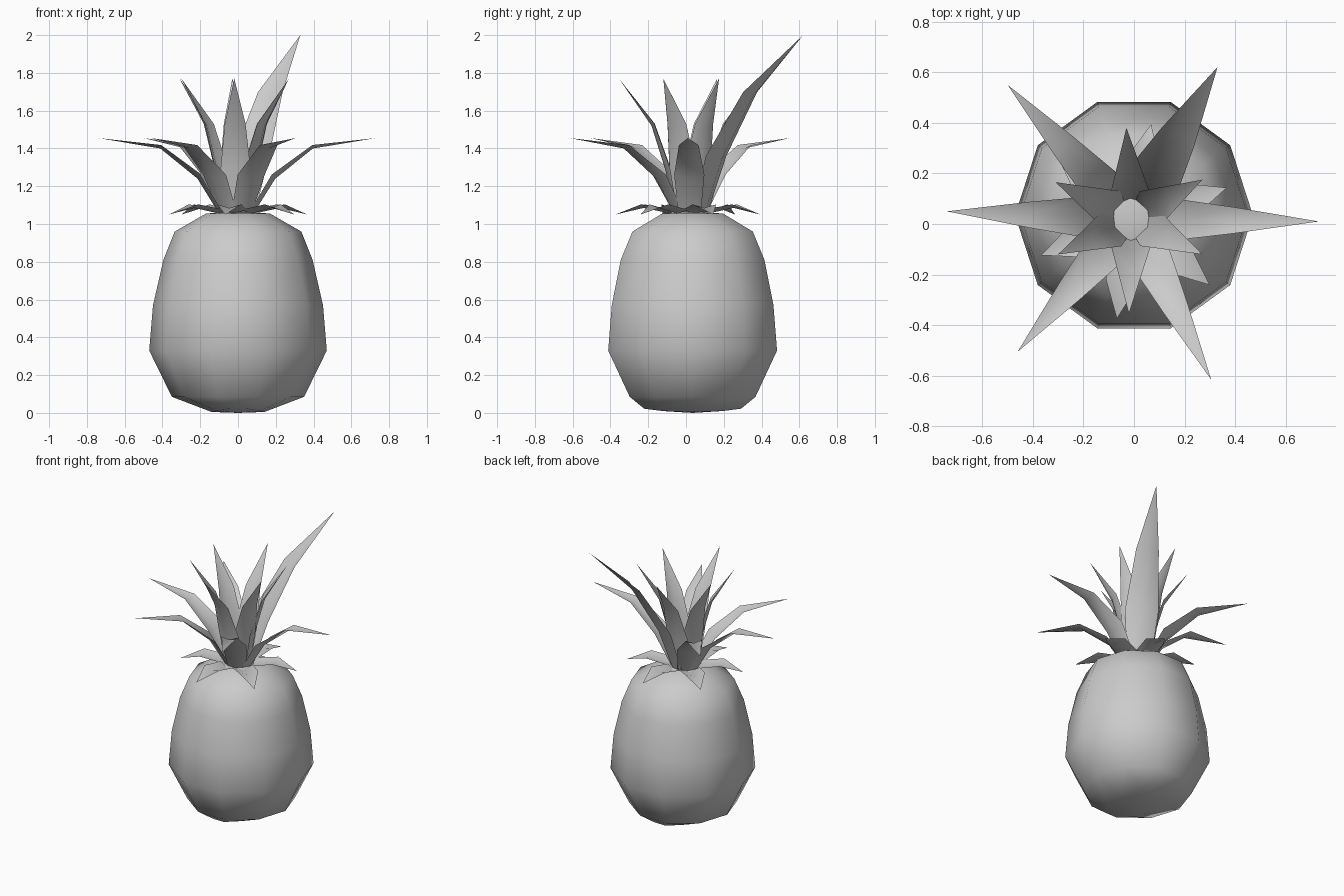
import bpy
from math import cos, sin, pi
from mathutils import Vector

if "Cube" in bpy.data.objects:
    bpy.data.objects.remove(bpy.data.objects["Cube"])


def make_object(name, verts, faces):
    mesh = bpy.data.meshes.new(name)
    mesh.from_pydata(verts, [], faces)
    mesh.update()
    ob = bpy.data.objects.new(name, mesh)
    bpy.context.collection.objects.link(ob)
    for p in mesh.polygons:
        p.use_smooth = True
    return ob


# Fruit body: ten-sided rings (x radius, y radius, z), closed at both ends
N, CY = 10, 0.035
rings = [(0.14, 0.27, 0.03), (0.35, 0.35, 0.085), (0.47, 0.47, 0.33),
         (0.45, 0.45, 0.57), (0.395, 0.40, 0.81), (0.335, 0.335, 0.96),
         (0.17, 0.17, 1.055)]
verts, faces = [], []
for k, (rx, ry, z) in enumerate(rings):
    for i in range(N):
        a = 2 * pi * i / N
        # the lowest ring sinks towards its middle ridge
        zz = z - 0.025 * abs(cos(a)) if k == 0 else z
        verts.append((rx * cos(a), CY + ry * sin(a), zz))
for k in range(len(rings) - 1):
    for i in range(N):
        j = (i + 1) % N
        faces.append((k * N + i, k * N + j, (k + 1) * N + j, (k + 1) * N + i))
bottom = len(verts)
verts += [(0, CY, 0), (0, 0.02, 1.07)]
top = (len(rings) - 1) * N
for i in range(N):
    j = (i + 1) % N
    faces.append((bottom, j, i))
    faces.append((bottom + 1, top + i, top + j))
make_object("fruit_body", verts, faces)


# Leaf: creased strip from the crown centre to a tip; sections are
# (fraction of reach, z, half width), the edges sit slightly above the crease
CENTRE = Vector((-0.01, 0.02, 0))


def leaf(name, tip, sections, fold):
    flat = Vector((tip[0], tip[1], 0)) - CENTRE
    out = flat.normalized()
    side = Vector((-out.y, out.x, 0))
    pts = []
    for n, (f, z, w) in enumerate(sections):
        mid = CENTRE + flat * f + Vector((0, 0, z))
        # edges curl inward on upright parts and upward on flat parts
        nz = sections[n + 1][1] if n + 1 < len(sections) else tip[2]
        nf = sections[n + 1][0] if n + 1 < len(sections) else 1.0
        along = (out * (nf - f) * flat.length + Vector((0, 0, nz - z))).normalized()
        lift = along.cross(side) * fold * w
        pts += [mid - side * w + lift, mid, mid + side * w + lift]
    pts.append(Vector(tip))
    fs = []
    for k in range(len(sections) - 1):
        b = 3 * k
        fs += [(b, b + 1, b + 4, b + 3), (b + 1, b + 2, b + 5, b + 4)]
    b = 3 * (len(sections) - 1)
    t = len(pts) - 1
    fs += [(b, b + 1, t), (b + 1, b + 2, t)]
    make_object(name, pts, fs)


# Long arching leaves
long_sections = [(0.12, 1.05, 0.06), (0.28, 1.24, 0.08), (0.55, 1.40, 0.052)]
for i, (x, y) in enumerate([(0.73, 0.01), (-0.74, 0.05), (-0.50, 0.55),
                            (0.305, -0.615), (-0.46, -0.505)]):
    leaf(f"long_leaf_{i}", (x, y, 1.455), long_sections, 0.35)

# Single tall leaf
leaf("tall_leaf", (0.33, 0.62, 2.0),
     [(0.13, 1.05, 0.08), (0.28, 1.34, 0.11), (0.56, 1.68, 0.075)], 0.35)

# Upright inner leaves
inner_sections = [(0.22, 1.05, 0.06), (0.34, 1.28, 0.08), (0.54, 1.52, 0.055)]
for i, (x, y) in enumerate([(-0.02, -0.355), (0.27, -0.12), (-0.30, -0.12),
                            (0.27, 0.175), (-0.31, 0.165), (-0.03, 0.38)]):
    leaf(f"inner_leaf_{i}", (x, y, 1.77), inner_sections, 0.35)

# Short drooping leaves at the foot of the crown
short_sections = [(0.25, 1.055, 0.07), (0.62, 1.085, 0.065)]
for i in range(6):
    a = (20 + 60 * i) * pi / 180
    leaf(f"short_leaf_{i}", (0.39 * cos(a), 0.01 + 0.39 * sin(a), 1.05),
         short_sections, 0.3)
